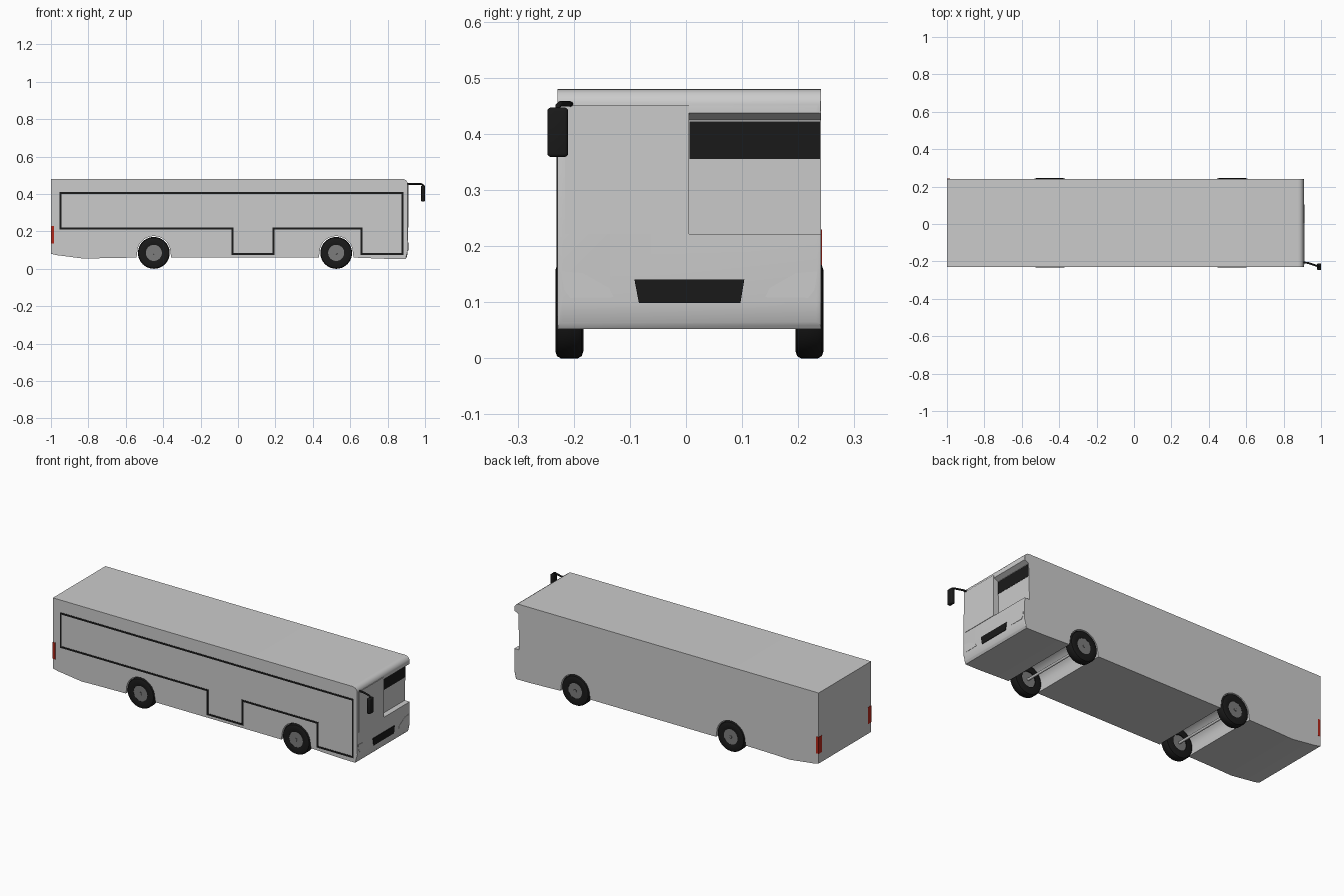
import bpy, bmesh
from math import sin, cos, pi
from mathutils import Vector

if "Cube" in bpy.data.objects:
    bpy.data.objects.remove(bpy.data.objects["Cube"])

YC = 0.006                      # centre line of the bus
Y0, Y1 = -0.229, 0.241          # body sides


def material(name, rgb):
    m = bpy.data.materials.new(name)
    m.diffuse_color = (*rgb, 1)
    m.use_nodes = True
    m.node_tree.nodes["Principled BSDF"].inputs["Base Color"].default_value = m.diffuse_color
    return m


BLACK = material("black", (0.01, 0.01, 0.01))
RED = material("red", (0.45, 0.02, 0.01))
STEEL = material("steel", (0.2, 0.2, 0.2))


def finish(name, bm, mat=None, smooth=False):
    bmesh.ops.recalc_face_normals(bm, faces=bm.faces)
    me = bpy.data.meshes.new(name)
    bm.to_mesh(me)
    bm.free()
    ob = bpy.data.objects.new(name, me)
    bpy.context.collection.objects.link(ob)
    if mat:
        me.materials.append(mat)
    if smooth:
        bpy.ops.object.select_all(action='DESELECT')
        ob.select_set(True)
        bpy.context.view_layer.objects.active = ob
        bpy.ops.object.shade_smooth_by_angle(angle=0.6)
    return ob


def add_prism(bm, pts, axis, a, b):
    """Extrude an outline: axis 'y' takes (x, z) points, axis 'x' takes (y, z)."""
    def at(p, t):
        return (p[0], t, p[1]) if axis == 'y' else (t, p[0], p[1])
    lo = [bm.verts.new(at(p, a)) for p in pts]
    hi = [bm.verts.new(at(p, b)) for p in pts]
    bm.faces.new(lo)
    bm.faces.new(hi[::-1])
    for i in range(len(pts)):
        j = (i + 1) % len(pts)
        bm.faces.new((lo[i], lo[j], hi[j], hi[i]))


def prism(name, pts, axis, a, b, mat=None, smooth=False):
    bm = bmesh.new()
    add_prism(bm, pts, axis, a, b)
    return finish(name, bm, mat, smooth)


def rect(u0, u1, v0, v1):
    return [(u0, v0), (u1, v0), (u1, v1), (u0, v1)]


def lathe(name, prof, x, y, z, side, mat=None, n=40, closed=False):
    """Revolve (radius, depth from outer face) about a line along y."""
    bm = bmesh.new()
    rings = [[bm.verts.new((x + r * cos(2 * pi * k / n), y - side * d,
                            z + r * sin(2 * pi * k / n))) for k in range(n)]
             for r, d in prof]
    pairs = list(zip(rings, rings[1:])) + ([(rings[-1], rings[0])] if closed else [])
    for p, q in pairs:
        for k in range(n):
            m = (k + 1) % n
            bm.faces.new((p[k], p[m], q[m], q[k]))
    if not closed:
        bm.faces.new(rings[0])
        bm.faces.new(rings[-1])
    return finish(name, bm, mat, True)


# Body: side profile with two wheel arches running the full width
WHEELS = (-0.45, 0.525)
R, WZ = 0.085, 0.087


def arch(x):
    pts = [(x - 0.093, 0.06)]
    for i in range(15):
        a = pi * (1 - i / 14)
        pts.append((x + 0.089 * cos(a), WZ + 0.088 * sin(a)))
    return pts + [(x + 0.093, 0.06)]


profile = [(-1, 0.48), (-1, 0.08), (-0.97, 0.073), (-0.82, 0.054), (-0.72, 0.057)]
profile += arch(WHEELS[0]) + arch(WHEELS[1])
profile += [(0.80, 0.053), (0.895, 0.052), (0.904, 0.065), (0.908, 0.10), (0.908, 0.45),
            (0.905, 0.463), (0.898, 0.473), (0.887, 0.479), (0.875, 0.48)]
bm = bmesh.new()
add_prism(bm, profile, 'y', Y0, Y1)
corner = [e for e in bm.edges if all(v.co.x > 0.903 and v.co.z < 0.455 for v in e.verts)
          and abs(e.verts[0].co.y - e.verts[1].co.y) < 1e-5]
bmesh.ops.bevel(bm, geom=corner, offset=0.009, segments=3, profile=0.5, affect='EDGES')
body = finish("bus_body", bm)

# Set-back driver's window in the left half of the front
cutter = prism("window_cutter", [(0.96, 0.222), (0.877, 0.222), (0.882, 0.425), (0.96, 0.462)],
               'y', 0.005, 0.3)
cutter.hide_render = True
mod = body.modifiers.new("window_recess", 'BOOLEAN')
mod.operation = 'DIFFERENCE'
mod.solver = 'EXACT'
mod.object = cutter
bpy.context.view_layer.objects.active = body
body.select_set(True)
bpy.ops.object.modifier_apply(modifier=mod.name)
bpy.data.objects.remove(cutter)
bpy.ops.object.shade_smooth_by_angle(angle=0.5)

# Front: sun strip, flush pane, grille, headlights
prism("sun_strip", [(0.87, 0.355), (0.8815, 0.355), (0.8835, 0.422), (0.87, 0.422)],
      'y', 0.006, 0.239, BLACK)
prism("front_pane", rect(-0.216, 0.005, 0.222, 0.452), 'x', 0.90, 0.9105)
prism("grille", [(-0.092, 0.141), (0.104, 0.141), (0.097, 0.099), (-0.084, 0.099)],
      'x', 0.90, 0.911, BLACK)
lamp = [(0.228, 0.155), (0.19, 0.152), (0.143, 0.125), (0.135, 0.109),
        (0.212, 0.108), (0.223, 0.122)]
for name, s in (("left", 1), ("right", -1)):
    prism(name + "_headlight", [(YC + s * y, z) for y, z in lamp], 'x', 0.90, 0.9095)

# Black window-and-door outline on the near side
outline = [(-0.95, 0.405), (0.88, 0.405), (0.88, 0.08), (0.66, 0.08), (0.66, 0.215),
           (0.19, 0.215), (0.19, 0.08), (-0.03, 0.08), (-0.03, 0.215), (-0.95, 0.215)]
bm = bmesh.new()
t = 0.005
for (xa, za), (xb, zb) in zip(outline, outline[1:] + outline[:1]):
    add_prism(bm, rect(min(xa, xb) - t, max(xa, xb) + t, min(za, zb) - t, max(za, zb) + t),
              'y', Y0 - 0.002, Y0 + 0.003)
finish("window_door_outline", bm, BLACK)

# Tail lights at the rear corners
for name, a, b in (("left", Y1 - 0.028, Y1 + 0.001), ("right", Y0 - 0.001, Y0 + 0.028)):
    prism(name + "_tail_light", rect(a, b, 0.135, 0.23), 'x', -1.001, -0.985, RED)

# Wheels and axles
tyre = [(0.043, 0.002), (0.05, 0), (0.072, 0), (0.081, 0.003), (R, 0.01),
        (R, 0.04), (0.081, 0.047), (0.072, 0.05), (0.043, 0.05)]
rim = [(0.044, 0.003), (0.040, 0.004), (0.034, 0.012), (0.022, 0.010), (0.02, 0.045), (0.044, 0.045)]
hub = [(0.010, 0.003), (0.019, 0.005), (0.022, 0.02)]
for x, end in zip(WHEELS, ("rear", "front")):
    for s, side in ((1, "left"), (-1, "right")):
        y = YC + s * 0.239
        name = f"{end}_{side}_"
        lathe(name + "tyre", tyre, x, y, R, s, BLACK, closed=True)
        lathe(name + "rim", rim, x, y, R, s, STEEL)
        lathe(name + "hub", hub, x, y, R, s, BLACK, n=24)
        lathe(name + "hub_cap", [(0.007, 0.001), (0.008, 0.006)], x, y, R, s, STEEL, n=16)
    lathe(end + "_axle", [(0.007, 0.03), (0.007, 0.45)], x, YC + 0.239, R, 1, None, n=12)

# Wing mirror: bent arm and rounded head
cu = bpy.data.curves.new("mirror_arm", 'CURVE')
cu.dimensions = '3D'
cu.bevel_depth = 0.005
cu.bevel_resolution = 2
cu.use_fill_caps = True
sp = cu.splines.new('POLY')
path = [(0.895, -0.205, 0.453), (0.93, -0.208, 0.454), (0.978, -0.224, 0.454),
        (0.987, -0.228, 0.45), (0.988, -0.228, 0.43)]
sp.points.add(len(path) - 1)
for p, co in zip(sp.points, path):
    p.co = (*co, 1)
cu.materials.append(BLACK)
bpy.context.collection.objects.link(bpy.data.objects.new("mirror_arm", cu))

bm = bmesh.new()
add_prism(bm, rect(-0.247, -0.210, 0.359, 0.447), 'x', 0.979, 1.0)
bmesh.ops.recalc_face_normals(bm, faces=bm.faces)
bmesh.ops.bevel(bm, geom=bm.edges[:], offset=0.006, segments=3, profile=0.5, affect='EDGES')
finish("mirror_head", bm, BLACK, True)
